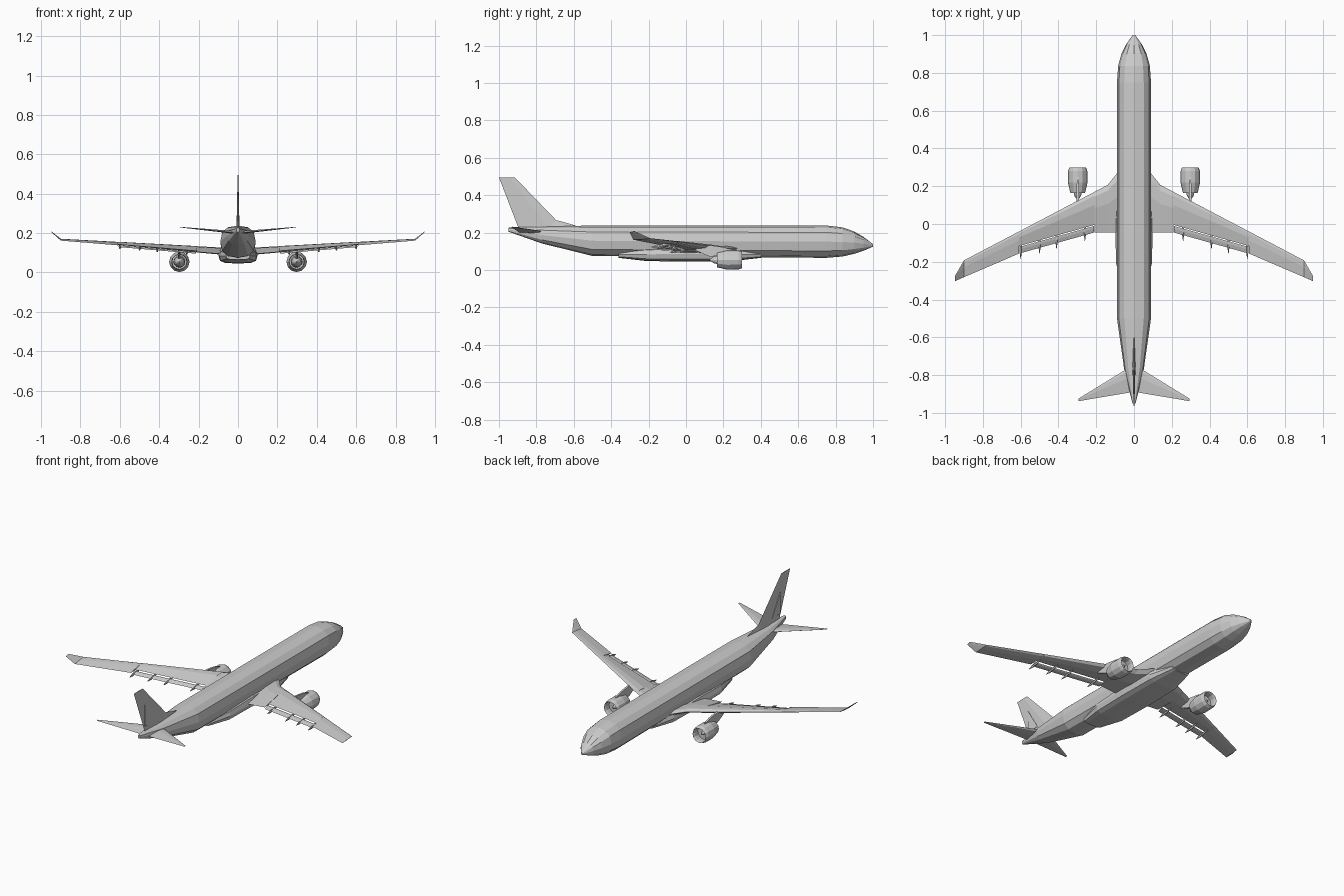
import bpy
import bmesh
import math
from mathutils import Vector

cube = bpy.data.objects.get("Cube")
if cube:
    bpy.data.objects.remove(cube, do_unlink=True)

grey = bpy.data.materials.new("light grey paint")
grey.use_nodes = True
grey.diffuse_color = (0.6, 0.6, 0.6, 1)
grey.node_tree.nodes["Principled BSDF"].inputs["Base Color"].default_value = grey.diffuse_color


def loft(name, sections, mirror=False, closed=False, inset_rule=None):
    """Skin a row of equal-length rings, and optionally inset the faces that a rule picks."""
    bm = bmesh.new()
    rings = [[bm.verts.new(point) for point in ring] for ring in sections]
    pairs = list(zip(rings, rings[1:]))
    if closed:
        pairs.append((rings[-1], rings[0]))
    else:
        bm.faces.new(rings[0])
        bm.faces.new(rings[-1])
    for near, far in pairs:
        for i in range(len(near)):
            bm.faces.new((near[i - 1], near[i], far[i], far[i - 1]))
    bmesh.ops.recalc_face_normals(bm, faces=bm.faces)
    if inset_rule:
        chosen = [face for face in bm.faces if inset_rule(face.calc_center_median())]
        bmesh.ops.inset_individual(bm, faces=chosen, thickness=0.004, depth=-0.001)
    mesh = bpy.data.meshes.new(name)
    bm.to_mesh(mesh)
    bm.free()
    mesh.materials.append(grey)
    obj = bpy.data.objects.new(name, mesh)
    bpy.context.collection.objects.link(obj)
    if mirror:
        modifier = obj.modifiers.new("mirror", "MIRROR")
        modifier.use_mirror_merge = False
    return obj


def angles(sides):
    return [math.tau * k / sides for k in range(sides)]


def hull_ring(y, low, high, half, roundness):
    """Twelve-sided superellipse across the body; lower roundness is boxier."""
    def bulge(value):
        return math.copysign(abs(value) ** roundness, value)
    middle, rise = (high + low) / 2, (high - low) / 2
    return [(half * bulge(math.cos(a)), y, middle + rise * bulge(math.sin(a))) for a in angles(12)]


def foil(x, front, back, z_front, z_back, thick):
    """Six-point aerofoil section at one place along the span."""
    leading, trailing = Vector((x, front, z_front)), Vector((x, back, z_back))
    shape = [(0, 0), (0.12, 0.4), (0.4, 0.5), (1, 0.05), (0.5, -0.4), (0.12, -0.4)]
    return [leading.lerp(trailing, along) + Vector((0, 0, up * thick)) for along, up in shape]


# Fuselage: rounded nose, constant cabin, upswept tail cone
def nose_ring(t):
    return hull_ring(0.75 + 0.25 * t, 0.065 + 0.06 * t ** 2, 0.238 - 0.1 * t ** 2.2,
                     0.09 - 0.083 * t ** 2.5, 0.8)


def tail_ring(t):
    return hull_ring(-0.5 - 0.45 * t, 0.075 + 0.13 * t ** 1.3, 0.238 - 0.01 * t,
                     0.09 - 0.082 * t ** 1.5, 0.8)


def is_cockpit_window(centre):
    return 0.9 < centre.y < 0.95 and centre.z > 0.16


loft("fuselage", [nose_ring(t) for t in (1, 0.8, 0.6, 0.35, 0)] + [tail_ring(t) for t in (0, 0.6, 1)],
     inset_rule=is_cockpit_window)

# Belly fairing
loft("belly_fairing", [hull_ring(0.02 + 0.38 * t, 0.045 + 0.02 * t ** 4, 0.13 - 0.03 * t ** 2,
                                 0.1 - 0.04 * t ** 4, 0.6) for t in (-1, -0.6, 0, 0.6, 1)])


# Wing rules along the span x
FLAP_START, FLAP_END, WING_END = 0.21, 0.61, 0.9


def tip_blend(x):
    return max(0, x - WING_END) / 0.05


def wing_front(x):
    return 0.28 - 0.525 * x + 0.7 * max(0, 0.14 - x) - 0.06 * tip_blend(x)


def wing_back(x):
    return -0.045 - 0.28 * max(0, x - FLAP_START) - 0.15 * max(0, x - FLAP_END)


def wing_back_height(x):
    return 0.085 + 0.085 * x + 0.04 * tip_blend(x)


def wing_ring(x, notch=0):
    return foil(x, wing_front(x), wing_back(x) + notch, 0.11 + 0.067 * x + 0.036 * tip_blend(x),
                wing_back_height(x) + notch / 8, 0.036 * (1 - x) + 0.001)


def flap_ring(x):
    back, height = wing_back(x), wing_back_height(x)
    return foil(x, back + 0.035, back, height, height - 0.008, 0.006)


# Wings with raised tips, and flaps set into the rear notch
inner = [wing_ring(x) for x in (0.05, 0.09, 0.14, FLAP_START)]
notched = [wing_ring(x, 0.04) for x in (FLAP_START, 0.4, FLAP_END)]
outer = [wing_ring(x) for x in (FLAP_END, WING_END, 0.925, 0.947)]
loft("wing", inner + notched + outer, mirror=True)
loft("flap", [flap_ring(x) for x in (FLAP_START + 0.003, 0.4, FLAP_END - 0.003)], mirror=True)


# Flap track fairings
def track_ring(x, t):
    radius = 0.001 + 0.005 * (1 - t * t)
    centre = Vector((x, wing_back(x) + 0.02 - 0.05 * t, wing_back_height(x) - 0.006 - 0.007 * t))
    return [centre + radius * Vector((math.cos(a), 0, 1.6 * math.sin(a))) for a in angles(6)]


for x in (0.26, 0.41, 0.5, 0.6):
    loft("flap_track_fairing", [track_ring(x, t) for t in (-1, -0.4, 0.4, 1)], mirror=True)

# Tailplane
loft("tailplane", [foil(0.01, -0.75, -0.89, 0.203, 0.2, 0.016),
                   foil(0.295, -0.925, -0.938, 0.23, 0.23, 0.003)], mirror=True)


# Fin, its root fillet and the rudder panels
def fin_ring(z, front, back, thick):
    ridge = front + (back - front) / 3
    return [(0, front, z), (thick, ridge, z), (0, back, z), (-thick, ridge, z)]


loft("fin", [fin_ring(0.21, -0.64, -0.89, 0.008), fin_ring(0.495, -0.915, -1, 0.002)])
loft("fin_fillet", [[(-w, y, 0.23), (w, y, 0.23), (0, y, top)]
                    for y, w, top in [(-0.59, 0.002, 0.238), (-0.69, 0.006, 0.266), (-0.8, 0.007, 0.266)]])
loft("rudder_panel", [[(x, y, z) for y, z in [(-0.9, 0.26), (-0.82, 0.26), (-0.9, 0.39)]]
                      for x in (0.002, 0.006)], mirror=True)

# Engines
ENGINE = Vector((0.298, 0, 0.054))


def turned(name, outline, closed=False):
    """Revolve (y, radius) points about the engine axis."""
    rings = [[ENGINE + Vector((r * math.cos(a), y, r * math.sin(a))) for a in angles(12)]
             for y, r in outline]
    loft(name, rings, mirror=True, closed=closed)


turned("engine_nacelle", [(0.3, 0.044), (0.28, 0.051), (0.22, 0.052), (0.165, 0.039),
                          (0.17, 0.036), (0.22, 0.042), (0.285, 0.04)], closed=True)
turned("engine_fan", [(0.255, 0.042), (0.245, 0.042)])
turned("engine_spinner", [(0.28, 0.002), (0.25, 0.013)])
turned("engine_core", [(0.25, 0.03), (0.19, 0.027), (0.15, 0.018), (0.125, 0.002)])


# Engine pylons
def pylon_ring(y, low, high, half):
    return [ENGINE + Vector((side * half, y, z - ENGINE.z))
            for side, z in [(-1, low), (1, low), (1, high), (-1, high)]]


loft("engine_pylon", [pylon_ring(0.25, 0.098, 0.108, 0.003), pylon_ring(0.2, 0.085, 0.122, 0.006),
                      pylon_ring(0.13, 0.07, 0.132, 0.006), pylon_ring(0.05, 0.105, 0.12, 0.002)],
     mirror=True)
